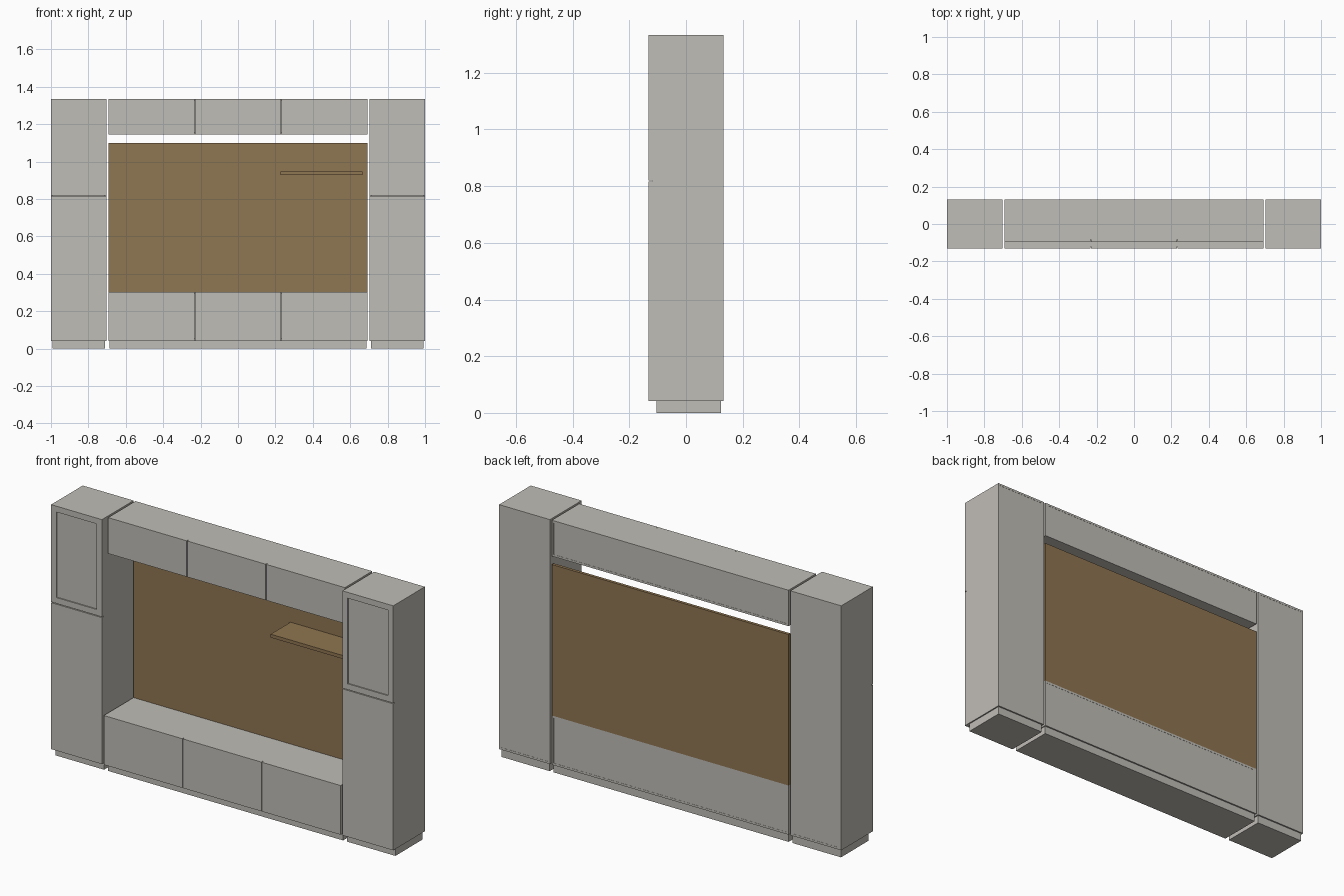
import bpy
import bmesh

if "Cube" in bpy.data.objects:
    bpy.data.objects.remove(bpy.data.objects["Cube"])


def material(name, rgb):
    m = bpy.data.materials.new(name)
    m.diffuse_color = (*rgb, 1.0)
    m.use_nodes = True
    m.node_tree.nodes["Principled BSDF"].inputs["Base Color"].default_value = m.diffuse_color
    return m


GREY = material("warm grey lacquer", (0.53, 0.51, 0.47))
WOOD = material("brown wood", (0.275, 0.18, 0.083))


def box(name, x, y, z, mat=GREY):
    """Axis-aligned board given as (min, max) ranges."""
    x, y, z = sorted(x), sorted(y), sorted(z)
    bm = bmesh.new()
    bmesh.ops.create_cube(bm, size=1)
    for v in bm.verts:
        v.co = [r[0] if c < 0 else r[1] for c, r in zip(v.co, (x, y, z))]
    me = bpy.data.meshes.new(name)
    bm.to_mesh(me)
    bm.free()
    me.materials.append(mat)
    ob = bpy.data.objects.new(name, me)
    bpy.context.collection.objects.link(ob)
    return ob


T = 0.011            # board thickness
BACK = 0.132         # rear plane
FRONT = -0.132       # front plane of towers and low cabinet
DOOR = 0.012         # door thickness
TOP = 1.334
BASE = 0.042         # plinth height
GAP = 0.002          # half gap between doors


def carcass(name, x, y, z):
    """Hollow cabinet: sides, top, bottom and back, open to the front."""
    (x0, x1), (y0, y1), (z0, z1) = sorted(x), y, z
    box(name + "_top", (x0, x1), y, (z1 - T, z1))
    box(name + "_bottom", (x0, x1), y, (z0, z0 + T))
    box(name + "_left_side", (x0, x0 + T), y, (z0 + T, z1 - T))
    box(name + "_right_side", (x1 - T, x1), y, (z0 + T, z1 - T))
    box(name + "_back", (x0 + T, x1 - T), (y1 - T, y1 - 0.001), (z0 + T, z1 - T))


def door_row(name, x0, x1, y, z, count=3):
    w = (x1 - x0) / count
    for i in range(count):
        a = x0 + i * w + (GAP if i else 0)
        b = x0 + (i + 1) * w - (GAP if i < count - 1 else 0)
        box(f"{name}_{i + 1}", (a, b), (y, y + DOOR), z)


# Side towers
SPLIT, FRAME = 0.818, 0.031
for side, s in (("left", -1), ("right", 1)):
    xo, xi = s * 1.0, s * 0.703
    n = side + "_tower"
    carcass(n, (xo, xi), (FRONT + DOOR, BACK), (BASE, TOP))
    box(n + "_plinth", (s * 0.993, s * 0.710), (-0.104, 0.124), (0, BASE))
    door_y = (FRONT, FRONT + DOOR)
    box(n + "_lower_door", (xo, xi), door_y, (BASE, SPLIT - GAP))
    # framed upper door with recessed panel
    z0, z1 = SPLIT + GAP, TOP
    fo, fi = xo - s * FRAME, xi + s * FRAME
    box(n + "_outer_stile", (xo, fo), door_y, (z0, z1))
    box(n + "_inner_stile", (fi, xi), door_y, (z0, z1))
    box(n + "_top_rail", (fo, fi), door_y, (z1 - FRAME, z1))
    box(n + "_bottom_rail", (fo, fi), door_y, (z0, z0 + FRAME))
    box(n + "_door_panel", (fo, fi), (FRONT + 0.006, FRONT + DOOR),
        (z0 + FRAME, z1 - FRAME))

# Low media cabinet
W = 0.692
LOW = 0.302
carcass("low_cabinet", (-W, W), (FRONT + DOOR, BACK), (BASE, LOW))
box("low_cabinet_plinth", (-0.687, 0.687), (-0.104, 0.124), (0, BASE))
door_row("low_door", -W, W, FRONT, (BASE, LOW))

# Shallower wall cabinet on top
carcass("upper_cabinet", (-W, W), (-0.084, BACK), (1.144, TOP))
door_row("upper_door", -W, W, -0.096, (1.144, TOP))

# Wooden back panel and shelf
box("wood_back_panel", (-W, W), (0.116, BACK), (LOW, 1.10), WOOD)
box("wood_shelf", (0.226, 0.666), (-0.05, 0.116), (0.928, 0.946), WOOD)
